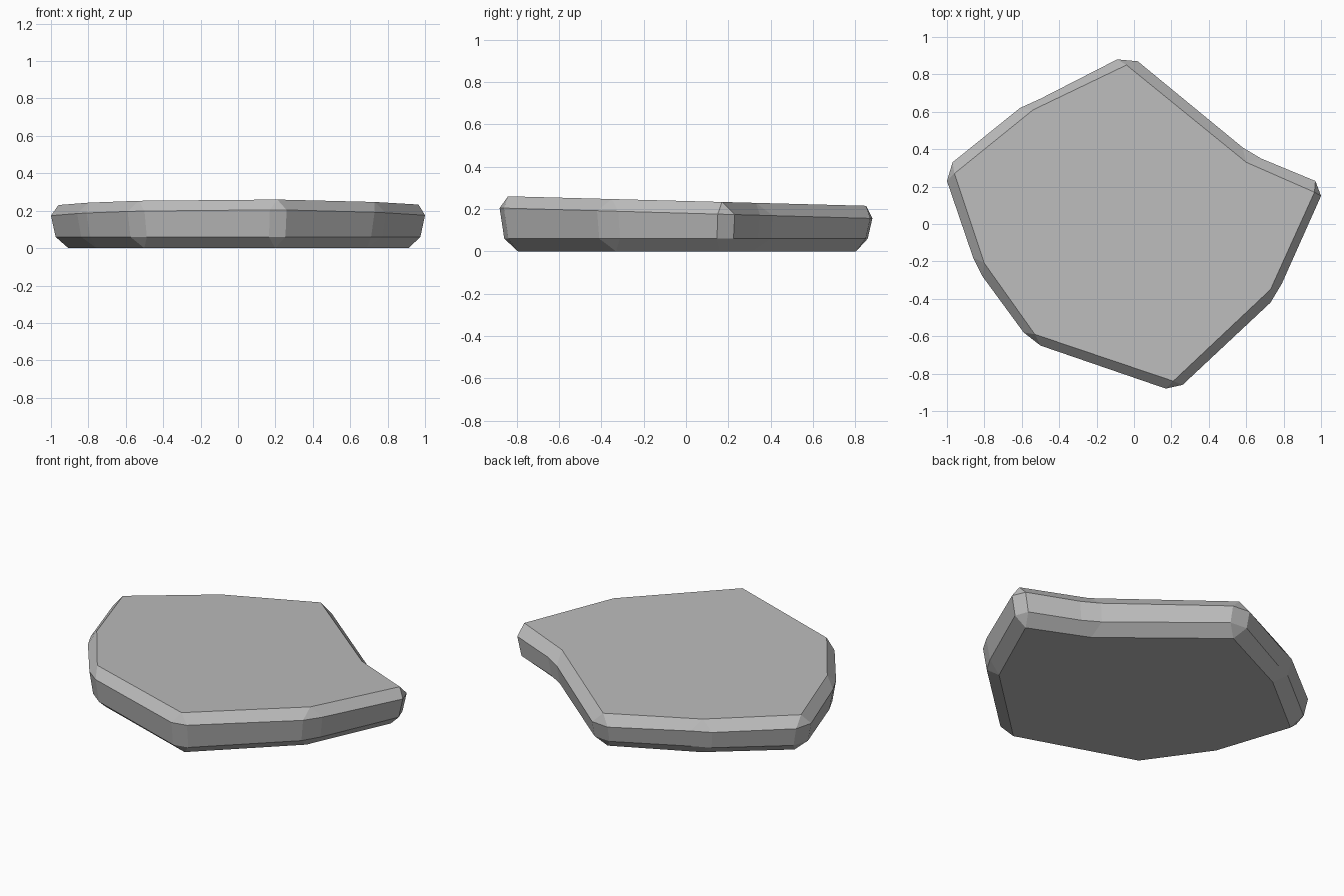
import bpy
import bmesh

if "Cube" in bpy.data.objects:
    bpy.data.objects.remove(bpy.data.objects["Cube"], do_unlink=True)

# Stone colour
stone = bpy.data.materials.new("grey_stone")
stone.use_nodes = True
colour = (0.5, 0.5, 0.5, 1)
stone.diffuse_color = colour
stone.node_tree.nodes["Principled BSDF"].inputs["Base Color"].default_value = colour

# Outline corners of the top face, counter-clockwise from the front tip
corners = [(.21, -.84), (.73, -.35), (.965, .17), (.6, .33), (-.04, .85),
           (-.54, .61), (-.96, .27), (-.8, -.21), (-.53, -.59)]

# Widest outline: every corner is chipped into a pair of points
chipped = [(.17, -.88), (.26, -.86), (.73, -.42), (.79, -.32), (1, .15), (.97, .23),
           (.68, .35), (.58, .41), (.02, .87), (-.09, .88), (-.5, .67), (-.61, .62),
           (-.97, .33), (-1, .23), (-.86, -.18), (-.81, -.28), (-.59, -.58), (-.5, -.65)]

bm = bmesh.new()


def ring(points, scale, height, slope=0.0):
    """Add a loop of vertices lying on a plane that drops towards the back."""
    return [bm.verts.new((x * scale, y * scale, height - slope * y)) for x, y in points]


bottom = ring(corners, 0.945, 0)
lower = ring(chipped, 0.975, 0.06)
upper = ring(chipped, 1, 0.18, 0.028)
top = ring(corners, 1, 0.2375, 0.0265)

# Top and underside
bm.faces.new(top)
bm.faces.new(bottom[::-1])

# Upright sides
for i in range(len(chipped)):
    j = (i + 1) % len(chipped)
    bm.faces.new((lower[i], lower[j], upper[j], upper[i]))

# Bevelled edges with a small triangle at each chipped corner
for cap, rim in ((top, upper), (bottom, lower)):
    for i in range(len(corners)):
        j = (i + 1) % len(corners)
        a, b, c = rim[2 * i], rim[2 * i + 1], rim[2 * j]
        bm.faces.new((a, b, cap[i]))
        bm.faces.new((b, c, cap[j], cap[i]))

bmesh.ops.recalc_face_normals(bm, faces=bm.faces)
mesh = bpy.data.meshes.new("stone_slab")
bm.to_mesh(mesh)
bm.free()
mesh.materials.append(stone)
slab = bpy.data.objects.new("stone_slab", mesh)
bpy.context.collection.objects.link(slab)
